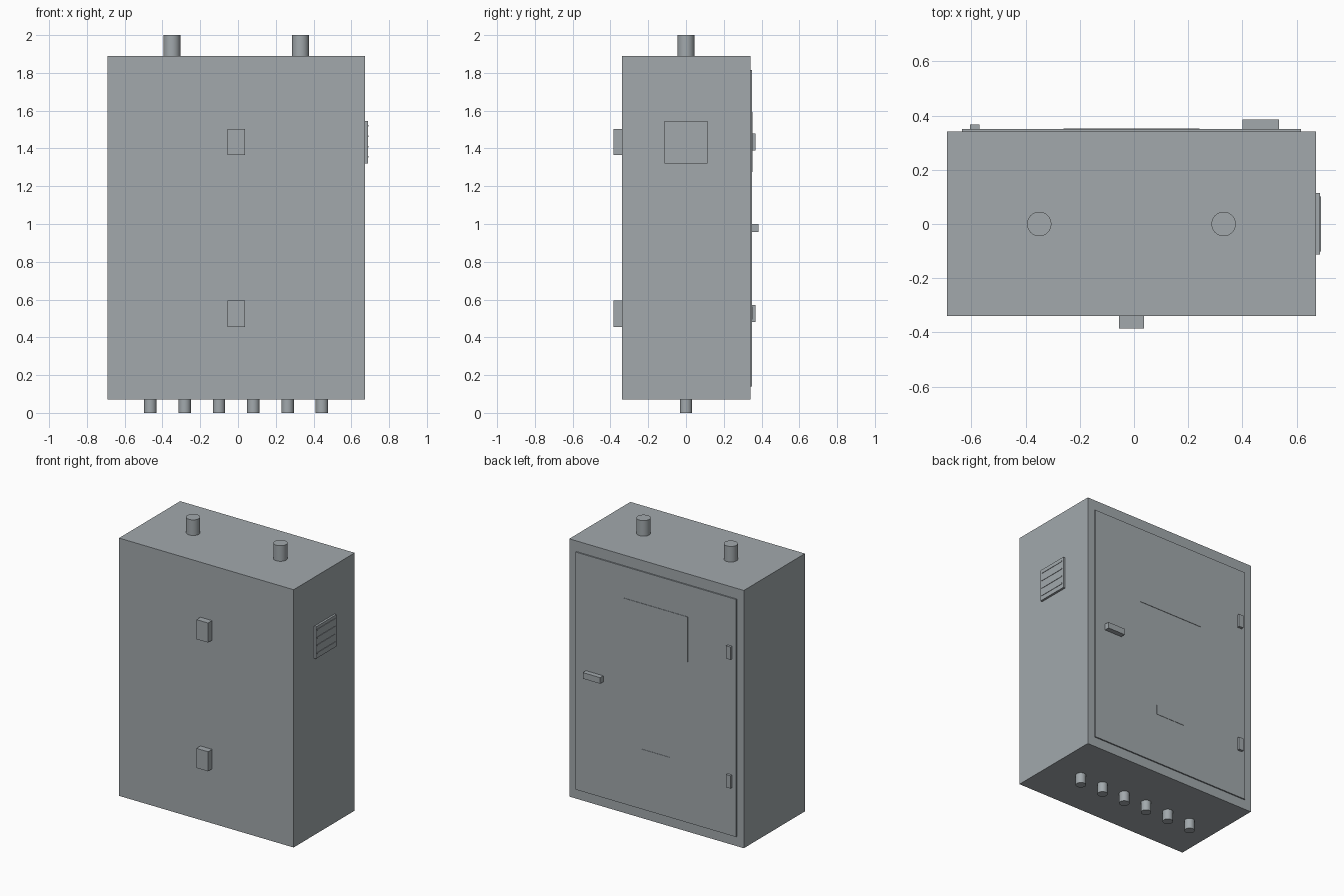
import bpy
import math

if "Cube" in bpy.data.objects:
    bpy.data.objects.remove(bpy.data.objects["Cube"])

# Dark blue-grey painted steel
paint = bpy.data.materials.new("grey_paint")
paint.diffuse_color = (0.36, 0.395, 0.415, 1.0)
paint.use_nodes = True
paint.node_tree.nodes["Principled BSDF"].inputs["Base Color"].default_value = paint.diffuse_color


def box(name, x, y, z):
    """Box from (min, max) ranges on each axis."""
    rs = (x, y, z)
    bpy.ops.mesh.primitive_cube_add(size=1, location=[(a + b) / 2 for a, b in rs])
    ob = bpy.context.object
    ob.name = name
    ob.scale = [b - a for a, b in rs]
    bpy.ops.object.transform_apply(location=False, rotation=False, scale=True)
    ob.data.materials.append(paint)


def tube(name, x, radius, z0, z1):
    """Smooth upright cylinder on the y = 0 line."""
    bpy.ops.mesh.primitive_cylinder_add(vertices=32, radius=radius, depth=z1 - z0,
                                        location=(x, 0, (z0 + z1) / 2))
    ob = bpy.context.object
    ob.name = name
    ob.data.materials.append(paint)
    bpy.ops.object.shade_smooth_by_angle(angle=math.radians(30))


# Cabinet and door
box("cabinet_body", (-0.69, 0.672), (-0.34, 0.341), (0.072, 1.89))
box("door", (-0.635, 0.617), (0.335, 0.35), (0.14, 1.815))

# Plates on the door
box("upper_label_plate", (-0.26, 0.241), (0.34, 0.353), (1.275, 1.592))
box("lower_label_plate", (-0.122, 0.104), (0.34, 0.3525), (0.495, 0.564))

# Door handle and hinges
box("door_handle", (0.4, 0.536), (0.34, 0.385), (0.957, 1.0))
for i, z in enumerate((0.525, 1.433)):
    box(f"hinge_{i + 1}", (-0.605, -0.57), (0.34, 0.368), (z - 0.045, z + 0.045))

# Wall mounting brackets
for i, z in enumerate((0.525, 1.433)):
    box(f"mounting_bracket_{i + 1}", (-0.055, 0.036), (-0.385, -0.335), (z - 0.069, z + 0.069))

# Side vent with louvres
box("vent_plate", (0.66, 0.687), (-0.113, 0.115), (1.32, 1.545))
for i in range(4):
    z = 1.355 + i * 0.055
    box(f"vent_louvre_{i + 1}", (0.672, 0.69), (-0.102, 0.102), (z - 0.004, z + 0.004))

# Conduits on top, cable glands underneath
for i, x in enumerate((-0.35, 0.331)):
    tube(f"top_conduit_{i + 1}", x, 0.045, 1.88, 2.0)
for i in range(6):
    tube(f"cable_gland_{i + 1}", -0.464 + i * 0.1817, 0.033, 0.0, 0.08)
